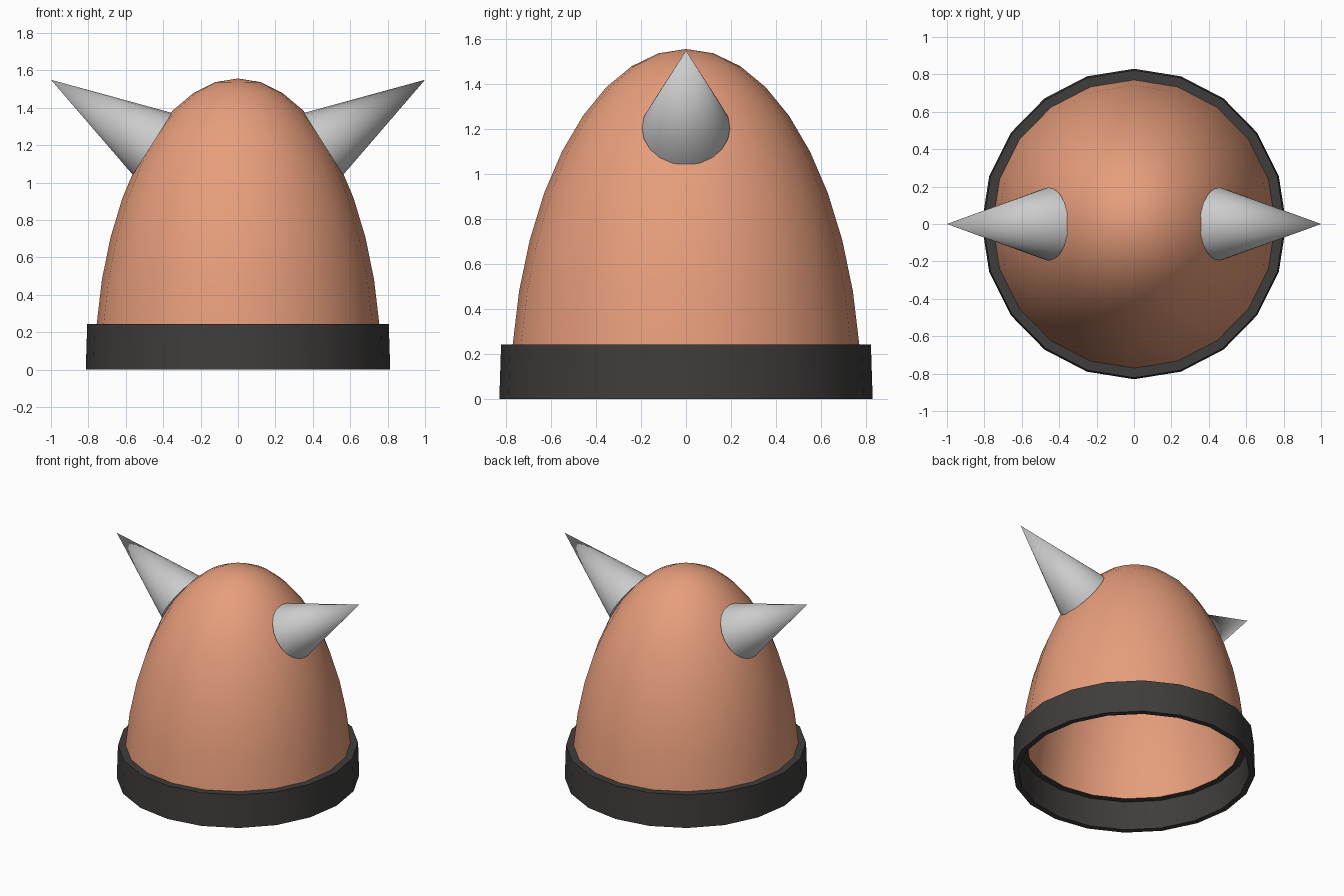
import bpy, bmesh, math
from mathutils import Vector

if "Cube" in bpy.data.objects:
    bpy.data.objects.remove(bpy.data.objects["Cube"])

SIDES = 20
RX, RY, H = 0.765, 0.78, 1.557    # dome half-widths and height
T = 0.04                          # shell thickness


def material(name, rgb):
    m = bpy.data.materials.new(name)
    m.diffuse_color = (*rgb, 1)
    m.use_nodes = True
    m.node_tree.nodes["Principled BSDF"].inputs["Base Color"].default_value = m.diffuse_color
    return m


def add_object(name, bm, mat=None):
    mesh = bpy.data.meshes.new(name)
    bm.to_mesh(mesh)
    bm.free()
    ob = bpy.data.objects.new(name, mesh)
    bpy.context.collection.objects.link(ob)
    if mat:
        mesh.materials.append(mat)
    bpy.ops.object.select_all(action='DESELECT')
    ob.select_set(True)
    bpy.context.view_layer.objects.active = ob
    bpy.ops.object.shade_smooth_by_angle(angle=math.radians(32))
    return ob


def lathe(name, profiles, mat):
    """Turn (radius, z) profiles round z, slightly narrower in x."""
    bm = bmesh.new()
    for profile in profiles:
        rings = []
        for r, z in profile:
            if r < 1e-4:
                rings.append([bm.verts.new((0, 0, z))] * SIDES)
                continue
            angles = [2 * math.pi * i / SIDES for i in range(SIDES)]
            rings.append([bm.verts.new((r * RX / RY * math.cos(a), r * math.sin(a), z))
                          for a in angles])
        for a, b in zip(rings, rings[1:]):
            for i in range(SIDES):
                j = (i + 1) % SIDES
                bm.faces.new(dict.fromkeys((a[i], b[i], b[j], a[j])))
    return add_object(name, bm, mat)


# Dome: outer and inner shell of a half ellipsoid, ending at the band
outer, inner = [], []
for k in range(10):
    t = math.radians(9 * k)
    p = Vector((RY * math.sin(t), H * math.cos(t)))
    n = Vector((math.sin(t) / RY, math.cos(t) / H)).normalized()
    outer.append(tuple(p))
    inner.append(tuple(p - n * T))
inner[-1] = (0.735, 0.21)
rim_r, rim_z = outer[-1]
lathe("helmet_dome", [outer, inner[::-1]], material("copper", (0.8, 0.34, 0.2)))

# Band: raised rim with a ledge above, hollowed below
lathe("helmet_band", [[(rim_r, rim_z), (0.822, rim_z), (0.83, 0),
                       (0.79, 0), (0.782, 0.21), (0.735, 0.21)]],
      material("dark_band", (0.05, 0.047, 0.045)))

# Horns: cones leaning outward, bases seated on the dome
for side, name in ((1, "right_horn"), (-1, "left_horn")):
    base = Vector((side * 0.457, 0, 1.207))
    tip = Vector((side * 1.0, 0, 1.55))
    axis = tip - base
    bm = bmesh.new()
    bmesh.ops.create_cone(bm, cap_ends=True, segments=SIDES,
                          radius1=0.196, radius2=0, depth=axis.length)
    bmesh.ops.remove_doubles(bm, verts=bm.verts, dist=1e-4)
    bmesh.ops.rotate(bm, verts=bm.verts, cent=(0, 0, 0),
                     matrix=Vector((0, 0, 1)).rotation_difference(axis).to_matrix())
    bmesh.ops.translate(bm, verts=bm.verts, vec=(base + tip) / 2)
    add_object(name, bm)
